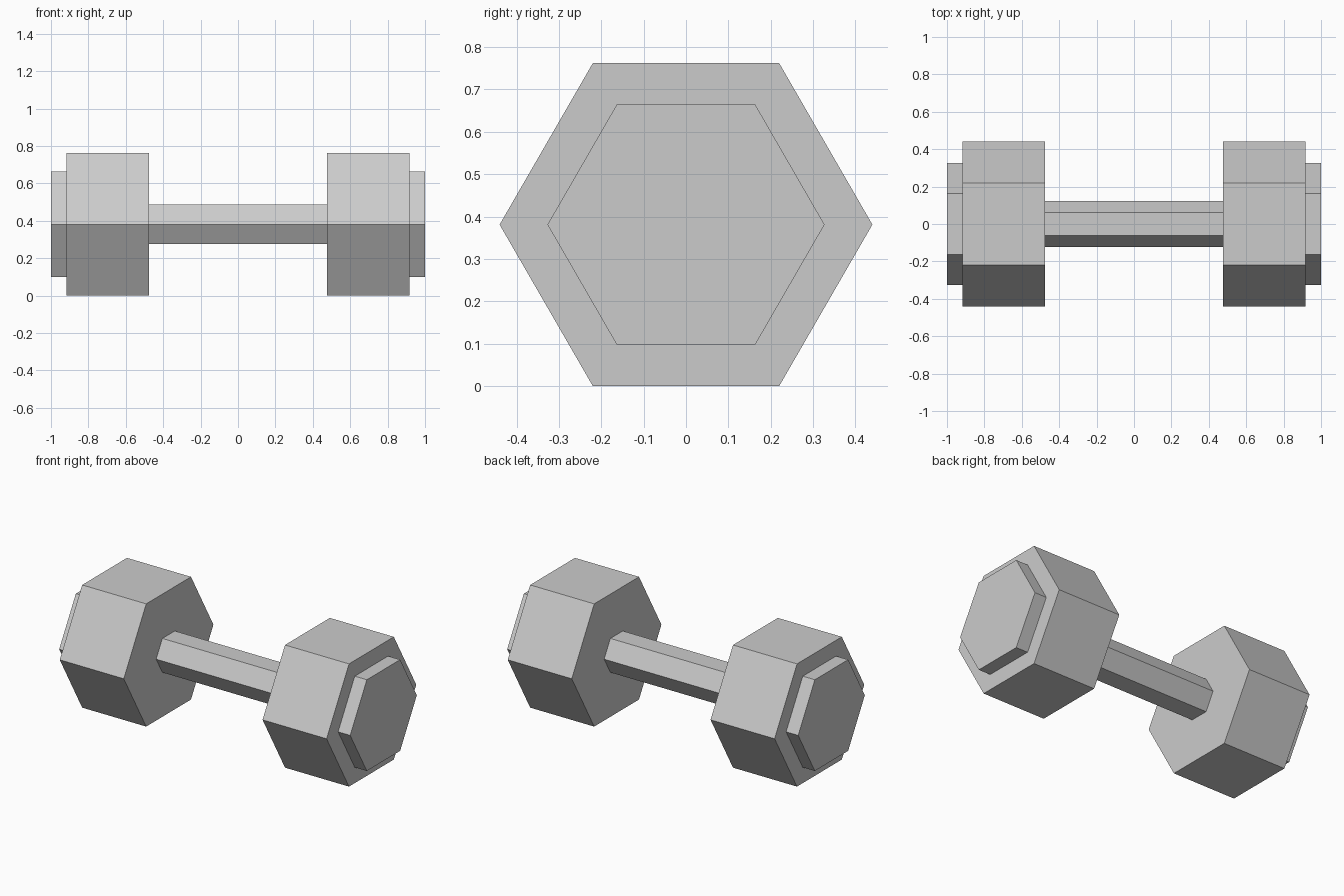
import bpy
import math

cube = bpy.data.objects.get("Cube")
if cube:
    bpy.data.objects.remove(cube, do_unlink=True)

# Single plain grey
GREY = (0.6, 0.6, 0.6, 1)
grey = bpy.data.materials.new("light_grey")
grey.use_nodes = True
grey.diffuse_color = GREY
bsdf = next(n for n in grey.node_tree.nodes if n.type == "BSDF_PRINCIPLED")
bsdf.inputs["Base Color"].default_value = GREY

HEAD_RADIUS = 0.44
CENTRE_Z = HEAD_RADIUS * math.cos(math.pi / 6)  # heads rest on a flat side


def hex_prism(name, radius, x0, x1):
    """Flat-shaded hexagonal prism along x with flat top and bottom sides."""
    bpy.ops.mesh.primitive_cylinder_add(
        vertices=6, radius=radius, depth=abs(x1 - x0),
        location=((x0 + x1) / 2, 0, CENTRE_Z), rotation=(0, math.pi / 2, 0))
    # Rotation leaves a corner on the +y and -y sides
    obj = bpy.context.object
    obj.name = name
    obj.data.name = name
    obj.data.materials.append(grey)
    return obj


# Handle bar
hex_prism("handle", 0.122, -0.48, 0.48)

# Weight heads with raised end caps
for side, sx in (("left", 1), ("right", -1)):
    hex_prism(side + "_head", HEAD_RADIUS, sx * 0.477, sx * 0.917)
    hex_prism(side + "_end_cap", 0.327, sx * 0.91, sx)
